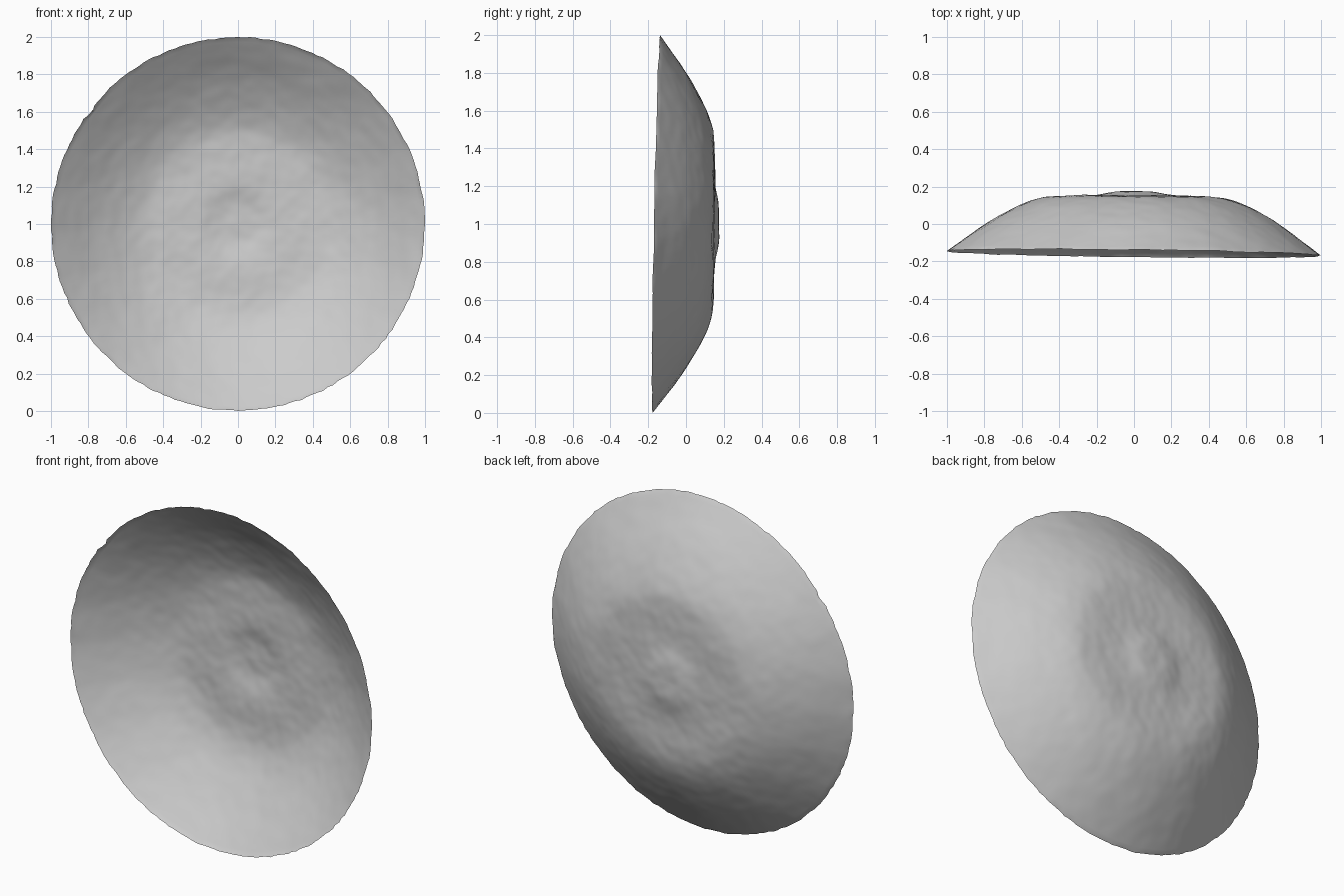
import bpy
import bmesh
import math
import random
from mathutils import Vector, noise

cube = bpy.data.objects.get("Cube")
if cube:
    bpy.data.objects.remove(cube, do_unlink=True)

random.seed(4)
SEGMENTS, RINGS = 200, 70
# Depth of the dish at equal steps from the centre to the rim
DEPTH = [0.172, 0.172, 0.156, 0.150, 0.148, 0.137, 0.102, 0.050, -0.012, -0.083, -0.157]


def profile(r):
    """Smooth curve through the depth steps."""
    last = len(DEPTH) - 1
    i = min(int(r * last), last - 1)
    t = r * last - i
    p1, p2 = DEPTH[i], DEPTH[i + 1]
    p0 = DEPTH[abs(i - 1)]
    p3 = DEPTH[i + 2] if i + 2 <= last else 2 * p2 - p1
    return p1 + 0.5 * t * (p2 - p0 + t * (2 * p0 - 5 * p1 + 4 * p2 - p3
                                         + t * (3 * (p1 - p2) + p3 - p0)))


def surface_point(r, angle, reach=1.0):
    """Hand-formed dish: slight warp plus shallow hammered bumps."""
    x, z = r * reach * math.cos(angle), r * reach * math.sin(angle)
    warp = r * (0.02 * z - 0.012 * x)
    bumps = (0.004 * noise.noise(Vector((x, 0.3, z)) * 6)
             + 0.002 * noise.noise(Vector((x, 0.7, z)) * 17))
    return Vector((x, profile(r) + warp + bumps, 1 + z))


# Thin dish, open toward the front
bm = bmesh.new()
rings = []
for k in range(1, RINGS + 1):
    ring = []
    for s in range(SEGMENTS):
        angle = math.tau * s / SEGMENTS
        reach = 1.0
        if k == RINGS:
            # Worn rim with one chip at the upper side
            reach -= random.uniform(0, 0.007)
            if abs(angle - math.radians(143.5)) < 0.025:
                reach -= 0.012
        ring.append(bm.verts.new(surface_point(k / RINGS, angle, reach)))
    rings.append(ring)

centre = bm.verts.new(surface_point(0, 0))
for s in range(SEGMENTS):
    n = (s + 1) % SEGMENTS
    bm.faces.new((centre, rings[0][n], rings[0][s]))
    for inner, outer in zip(rings, rings[1:]):
        bm.faces.new((inner[s], inner[n], outer[n], outer[s]))
bmesh.ops.recalc_face_normals(bm, faces=bm.faces)
# Face the hollow side forward
bm.normal_update()
if sum(f.normal.y for f in bm.faces) > 0:
    bmesh.ops.reverse_faces(bm, faces=bm.faces)
for f in bm.faces:
    f.smooth = True

mesh = bpy.data.meshes.new("dish")
bm.to_mesh(mesh)
bm.free()
dish = bpy.data.objects.new("dish", mesh)
bpy.context.collection.objects.link(dish)

# Plain grey clay
clay = bpy.data.materials.new("light_grey")
clay.use_nodes = True
colour = (0.6, 0.6, 0.6, 1)
clay.diffuse_color = colour
clay.node_tree.nodes["Principled BSDF"].inputs["Base Color"].default_value = colour
mesh.materials.append(clay)
